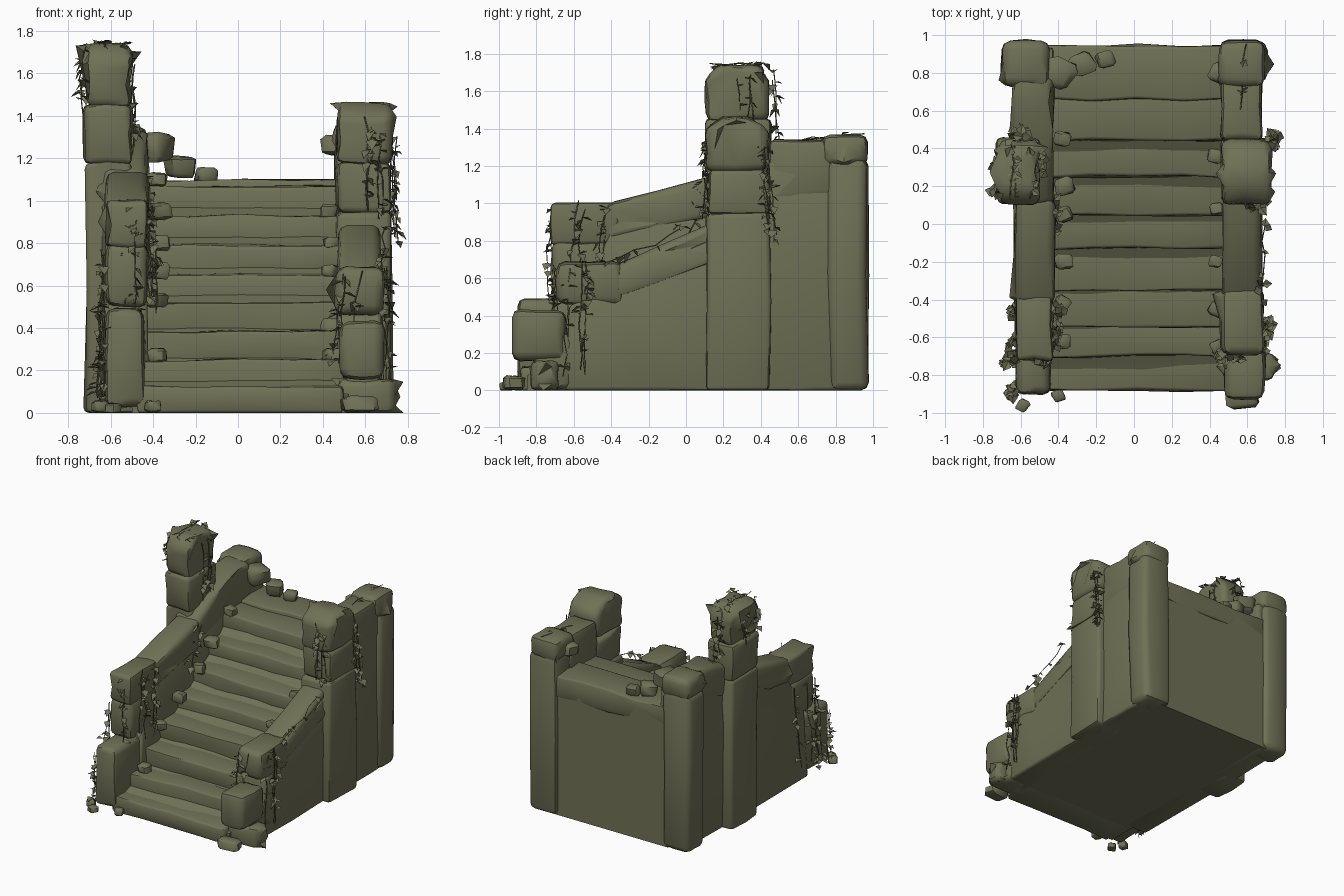
import bpy, bmesh, math, random
from mathutils import Vector

if "Cube" in bpy.data.objects:
    bpy.data.objects.remove(bpy.data.objects["Cube"])

random.seed(7)
R = random.uniform

stone = bpy.data.materials.new("mossy olive stone")
stone.diffuse_color = (0.16, 0.165, 0.092, 1)
stone.use_nodes = True
stone.node_tree.nodes["Principled BSDF"].inputs["Base Color"].default_value = stone.diffuse_color


def finish(name, bm):
    me = bpy.data.meshes.new(name)
    bm.to_mesh(me)
    bm.free()
    ob = bpy.data.objects.new(name, me)
    bpy.context.collection.objects.link(ob)
    me.materials.append(stone)
    return ob


def prism(name, pts, x0, x1, n=2, bevel=0.025, jit=0.01, mid=True):
    """Worn stone: (y, z) profile swept along x in n segments, roughened, edges rounded."""
    prof = []
    for i, p in enumerate(pts):
        q = pts[(i + 1) % len(pts)]
        prof.append(p)
        if mid:
            prof.append(((p[0] + q[0]) / 2, (p[1] + q[1]) / 2))
    bm = bmesh.new()
    rings = []
    for k in range(n + 1):
        x = x0 + (x1 - x0) * k / n
        rings.append([bm.verts.new((x + R(-jit, jit), y + R(-jit, jit),
                                    z + R(-jit, jit) * 0.8 if z > 0.001 else 0)) for y, z in prof])
    m = len(prof)
    for a, b in zip(rings, rings[1:]):
        for i in range(m):
            bm.faces.new((a[i], a[(i + 1) % m], b[(i + 1) % m], b[i]))
    bm.faces.new(rings[0])
    bm.faces.new(rings[-1])
    bmesh.ops.recalc_face_normals(bm, faces=bm.faces)
    if bevel:
        sharp = [e for e in bm.edges if e.calc_face_angle(0) > 0.7]
        bmesh.ops.bevel(bm, geom=sharp, offset=bevel, segments=2, profile=0.5,
                        affect='EDGES', clamp_overlap=True)
    for v in bm.verts:
        v.co.z = max(v.co.z, 0)
    bmesh.ops.triangulate(bm, faces=[f for f in bm.faces if len(f.verts) > 4])
    return finish(name, bm)


def block(name, x, y, z, **kw):
    return prism(name, [(y[0], z[0]), (y[1], z[0]), (y[1], z[1]), (y[0], z[1])], x[0], x[1], **kw)


def pebble(name, c, s):
    bm = bmesh.new()
    bmesh.ops.create_cube(bm, size=1.7)
    bmesh.ops.bevel(bm, geom=bm.edges[:], offset=0.3, segments=1, affect='EDGES')
    a = R(-0.5, 0.5)
    for v in bm.verts:
        x, y, z = (q * R(0.85, 1.1) for q in v.co)
        v.co = (c[0] + (x * math.cos(a) - y * math.sin(a)) * s[0],
                c[1] + (x * math.sin(a) + y * math.cos(a)) * s[1], max(c[2] + z * s[2], 0))
    return finish(name, bm)


# steps
fronts = [-0.88, -0.70, -0.54, -0.35, -0.13, 0.05, 0.25, 0.44, 0.66, 0.945]
tops = [0.125, 0.25, 0.385, 0.52, 0.65, 0.79, 0.93, 1.07, 1.095]
for i, t in enumerate(tops):
    block(f"step_{i + 1}", (-0.47, 0.5), (fronts[i], min(fronts[i + 1] + 0.08, 0.945)),
          (max(t - 0.16, 0), t), n=4, bevel=0.014, jit=0.011)

# core under the steps and the back wall
prism("stair_core", [(-0.85, 0), (0.94, 0), (0.94, 1.06), (0.6, 1.04), (0.46, 0.98), (-0.66, 0.17),
                     (-0.85, 0.08)], -0.5, 0.52, bevel=0, jit=0, mid=False)

# left side wall
prism("left_wall", [(-0.62, 0), (0.93, 0), (0.93, 1.24), (0.5, 1.2), (0.1, 0.98), (-0.4, 0.84),
                    (-0.58, 0.55)], -0.63, -0.43, bevel=0.02)
block("left_front_block", (-0.62, -0.44), (-0.9, -0.56), (0.03, 0.49), bevel=0.04)
block("left_second_block", (-0.62, -0.43), (-0.72, -0.4), (0.5, 0.8), bevel=0.04)
block("left_rail_end", (-0.62, -0.43), (-0.72, -0.36), (0.78, 1.0), bevel=0.025)
prism("left_rail", [(-0.42, 0.8), (0.14, 0.92), (0.14, 1.14), (-0.42, 1.0)], -0.63, -0.42, bevel=0.04)
prism("left_upper_rail", [(0.1, 0.95), (0.78, 1.1), (0.78, 1.36), (0.5, 1.32), (0.1, 1.13)],
      -0.64, -0.42, bevel=0.04)

# left pillar
block("left_pillar_base", (-0.72, -0.5), (0.12, 0.45), (0, 1.18))
block("left_pillar_middle", (-0.725, -0.5), (0.11, 0.455), (1.17, 1.45), bevel=0.03)
prism("left_pillar_top", [(0.11, 1.44), (0.45, 1.44), (0.45, 1.66), (0.39, 1.74), (0.17, 1.74), (0.1, 1.66)],
      -0.715, -0.505, bevel=0.045)

# right side wall
prism("right_wall", [(-0.66, 0), (0.1, 0), (0.46, 0), (0.95, 0), (0.95, 1.24), (0.45, 1.24), (0.42, 0.9),
                     (0.1, 0.8), (-0.35, 0.6), (-0.62, 0.45)], 0.47, 0.67, bevel=0.02)
block("right_foot_block", (0.47, 0.74), (-0.83, -0.68), (0, 0.16), bevel=0.035)
block("right_front_block", (0.48, 0.69), (-0.93, -0.64), (0.16, 0.43), bevel=0.045)
block("right_lower_block", (0.5, 0.68), (-0.82, -0.6), (0.0, 0.3), bevel=0.04)
block("right_second_block", (0.46, 0.69), (-0.69, -0.34), (0.46, 0.69), bevel=0.045)
prism("right_rail", [(-0.4, 0.48), (0.15, 0.68), (0.15, 0.9), (-0.4, 0.66)], 0.47, 0.68, bevel=0.04)
prism("right_upper_rail", [(0.44, 1.0), (0.8, 1.05), (0.8, 1.34), (0.44, 1.34)], 0.46, 0.68, bevel=0.035)

# right pillar
block("right_pillar_base", (0.47, 0.725), (0.11, 0.45), (0, 0.95))
block("right_pillar_middle", (0.465, 0.72), (0.12, 0.45), (0.94, 1.18), bevel=0.03)
prism("right_pillar_top", [(0.11, 1.17), (0.44, 1.18), (0.45, 1.38), (0.34, 1.46), (0.2, 1.46), (0.1, 1.4)],
      0.465, 0.725, bevel=0.04)

# back corner posts with caps
for side, s in (("left", -1), ("right", 1)):
    block(f"{side}_back_post", (0.46 * s, 0.7 * s), (0.76, 0.97), (0, 1.24), bevel=0.045)
    block(f"{side}_post_cap", (0.45 * s, 0.695 * s), (0.73, 0.97), (1.2, 1.365), bevel=0.045, jit=0.006)

# fallen stones beside the steps: x, y, z, size
loose = [(-0.40, 0.80, 1.25, .10), (-0.27, 0.85, 1.16, .075), (-0.15, 0.87, 1.12, .055),
         (0.46, 0.80, 1.26, .07), (-0.38, 0.45, 1.10, .05), (-0.37, 0.20, 0.95, .06),
         (-0.37, 0.05, 0.80, .05), (-0.37, -0.20, 0.67, .055), (-0.38, -0.42, 0.53, .05),
         (-0.38, -0.62, 0.27, .05), (0.43, 0.36, 0.95, .05), (0.44, 0.08, 0.80, .04),
         (0.43, -0.20, 0.67, .04), (0.44, -0.45, 0.41, .05), (0.45, -0.65, 0.27, .05),
         (-0.59, -0.96, 0.02, .04), (-0.65, -0.90, 0.03, .04), (-0.40, -0.91, 0.03, .04)]
for i, (x, y, z, s) in enumerate(loose):
    pebble(f"loose_stone_{i + 1}", (x, y, z), (s, s * 0.9, s * 0.8))
pebble("front_slab_stone", (0.57, -0.92, 0.04), (0.1, 0.065, 0.045))

# ivy: thin stems with folded leaves hanging along them
leaf_bm = bmesh.new()


def leaf(p, size):
    a = R(0, math.tau)
    out = Vector((math.cos(a), math.sin(a), 0))
    side = Vector((-out.y, out.x, 0)) * size * 0.45
    down = (out * R(0.4, 1.0) + Vector((0, 0, R(-1, 0.2)))).normalized() * size
    mid = p + down * 0.4
    fold = Vector((0, 0, size * 0.2))
    vs = [leaf_bm.verts.new(v) for v in (p, mid + side + fold, p + down, mid - side + fold)]
    for v in vs:
        v.co.z = max(v.co.z, 0.005)
    leaf_bm.faces.new((vs[0], vs[1], vs[2]))
    leaf_bm.faces.new((vs[0], vs[2], vs[3]))


stems = bpy.data.curves.new("ivy_stems", 'CURVE')
stems.dimensions = '3D'
stems.bevel_depth = 0.003
stems.bevel_resolution = 0
stems.materials.append(stone)


def ivy(a, b, strands, spread, leaves=9, wander=0.014):
    for _ in range(strands):
        off = Vector([R(-s, s) for s in spread])
        pts = [Vector(a).lerp(Vector(b), k / 5) + off +
               Vector((R(-1, 1), R(-1, 1), R(-1, 1))) * wander for k in range(6)]
        sp = stems.splines.new('POLY')
        sp.points.add(5)
        for q, p in zip(sp.points, pts):
            q.co = (p.x, p.y, max(p.z, 0.005), 1)
        for _ in range(leaves):
            k = random.randrange(5)
            leaf(pts[k].lerp(pts[k + 1], R(0, 1)), R(0.04, 0.065))


ivy((-0.715, 0.27, 1.72), (-0.735, 0.25, 1.45), 3, (0.01, 0.12, 0.03), 9)    # left pillar outside
ivy((-0.5, 0.3, 1.68), (-0.49, 0.3, 1.2), 3, (0.01, 0.12, 0.04), 8)          # left pillar inside
ivy((-0.6, 0.14, 1.735), (-0.6, 0.42, 1.735), 3, (0.08, 0.01, 0.005), 7)     # left pillar crown
ivy((-0.6, 0.46, 1.7), (-0.58, 0.5, 1.36), 2, (0.06, 0.01, 0.04), 8)         # left pillar back
ivy((-0.42, 0.1, 1.12), (-0.41, -0.05, 0.85), 2, (0.01, 0.12, 0.03), 8)      # left rail inside
ivy((-0.42, -0.5, 0.98), (-0.4, -0.55, 0.5), 4, (0.015, 0.14, 0.04), 9)      # left blocks inside
ivy((-0.54, -0.72, 0.95), (-0.54, -0.73, 0.5), 3, (0.07, 0.02, 0.04), 9)     # left blocks front
ivy((-0.63, -0.55, 0.75), (-0.645, -0.6, 0.1), 5, (0.015, 0.17, 0.08), 11)   # left blocks outside
ivy((-0.63, -0.88, 0.42), (-0.65, -0.88, 0.02), 2, (0.015, 0.03, 0.03), 9)   # left foot
ivy((0.725, 0.4, 1.3), (0.745, 0.45, 0.8), 4, (0.012, 0.07, 0.05), 9)        # right pillar outside
ivy((0.6, 0.11, 1.4), (0.6, 0.1, 0.95), 4, (0.09, 0.01, 0.05), 8)            # right pillar front
ivy((0.68, 0.0, 0.85), (0.68, -0.45, 0.65), 1, (0.01, 0.03, 0.02), 8)        # right rail
ivy((0.69, -0.6, 0.68), (0.7, -0.62, 0.1), 4, (0.012, 0.1, 0.04), 9)         # right blocks outside
ivy((0.55, -0.7, 0.66), (0.5, -0.7, 0.25), 3, (0.08, 0.02, 0.04), 9)         # right blocks front
ivy((0.6, 0.6, 1.345), (0.62, 0.95, 1.36), 1, (0.05, 0.02, 0.005), 7)        # right upper rail

finish("ivy_leaves", leaf_bm)
stem_ob = bpy.data.objects.new("ivy_stems", stems)
bpy.context.collection.objects.link(stem_ob)

# smooth stone surfaces, crisp chipped edges
for ob in bpy.context.collection.objects:
    if ob.type == 'MESH':
        ob.select_set(True)
        bpy.context.view_layer.objects.active = ob
bpy.ops.object.shade_smooth_by_angle(angle=math.radians(45))
